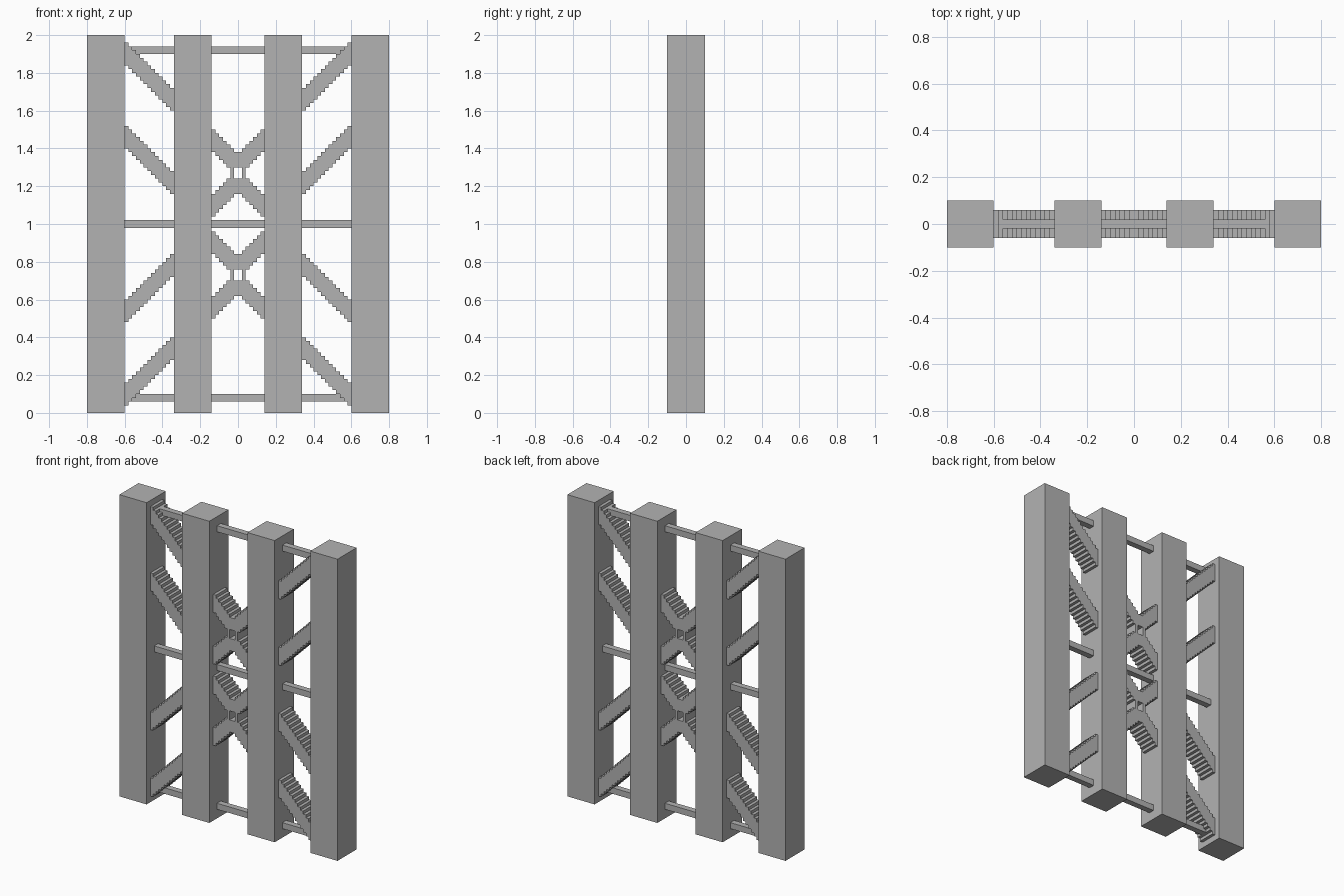
import bpy, bmesh

if "Cube" in bpy.data.objects:
    bpy.data.objects.remove(bpy.data.objects["Cube"])

GREY = (0.45, 0.45, 0.45, 1)
grey = bpy.data.materials.new("plain_grey")
grey.use_nodes = True
grey.diffuse_color = GREY
grey.node_tree.nodes["Principled BSDF"].inputs["Base Color"].default_value = GREY

STEP = 0.02       # tread width and rise
THICK = 0.12      # vertical thickness of a brace
DEPTH = 0.06      # half depth of a brace


def prism(name, outline, half_depth):
    """Extrude an outline in the x-z plane along y."""
    bm = bmesh.new()
    face = bm.faces.new([bm.verts.new((x, -half_depth, z)) for x, z in outline])
    extruded = bmesh.ops.extrude_face_region(bm, geom=[face])["geom"]
    for v in extruded:
        if isinstance(v, bmesh.types.BMVert):
            v.co.y = half_depth
    bmesh.ops.recalc_face_normals(bm, faces=bm.faces)
    mesh = bpy.data.meshes.new(name)
    bm.to_mesh(mesh)
    bm.free()
    mesh.materials.append(grey)
    obj = bpy.data.objects.new(name, mesh)
    bpy.context.collection.objects.link(obj)
    return obj


def block(name, x0, x1, z0, z1, half_depth):
    return prism(name, [(x0, z0), (x1, z0), (x1, z1), (x0, z1)], half_depth)


def stairs(x0, levels):
    """Corner points of a row of treads at the given heights."""
    points = []
    for k, z in enumerate(levels):
        for x in (x0 + k * STEP, x0 + (k + 1) * STEP):
            if len(points) > 1 and points[-1][1] == points[-2][1] == z:
                points.pop()
            if not points or points[-1] != (x, z):
                points.append((x, z))
    return points


def stepped(name, x0, bottoms, tops, sx=1, flip=False):
    """Brace with stepped edges, mirrored in x by sx and about z = 1 by flip."""
    outline = stairs(x0, bottoms) + stairs(x0, tops)[::-1]
    outline = [(sx * x, 2 - z if flip else z) for x, z in outline]
    return prism(name, outline, DEPTH)


# Four square columns
for side, sx in (("right", -1), ("left", 1)):
    block(side + "_outer_column", sx * 0.6, sx * 0.8, 0, 2, 0.1)
    block(side + "_inner_column", sx * 0.14, sx * 0.339, 0, 2, 0.1)

# Thin horizontal beams between the columns
for name, z in (("bottom", 0.08), ("middle", 1.0), ("top", 1.92)):
    for bay, x0, x1 in (("right", -0.6, -0.34), ("centre", -0.14, 0.14), ("left", 0.34, 0.6)):
        block(f"{name}_{bay}_beam", x0, x1, z - STEP, z + STEP, STEP)

# Diagonal stepped braces in the outer bays
for side, sx in (("right", 1), ("left", -1)):
    for flip in (False, True):
        for end, start in (("end", 1.96), ("inner", 1.52)):
            tops = [start - k * STEP for k in range(13)]
            half = "lower" if flip else "upper"
            stepped(f"{side}_{half}_{end}_brace", -0.6,
                    [z - THICK for z in tops], tops, sx, flip)

# Crossed stepped braces in the centre bay
ramp = [min(k, 13 - k) * STEP for k in range(14)]
for flip in (False, True):
    half = "lower" if flip else "upper"
    stepped(half + "_cross_top", -0.14, [max(1.38 - r, 1.30) for r in ramp],
            [1.50 - r for r in ramp], 1, flip)
    stepped(half + "_cross_bottom", -0.14, [1.04 + r for r in ramp],
            [min(1.16 + r, 1.24) for r in ramp], 1, flip)
    z0 = 0.70 if flip else 1.24
    for side, sx in (("right", -1), ("left", 1)):
        block(f"{half}_{side}_cross_link", sx * 0.02, sx * 0.04, z0, z0 + 0.06, DEPTH)
